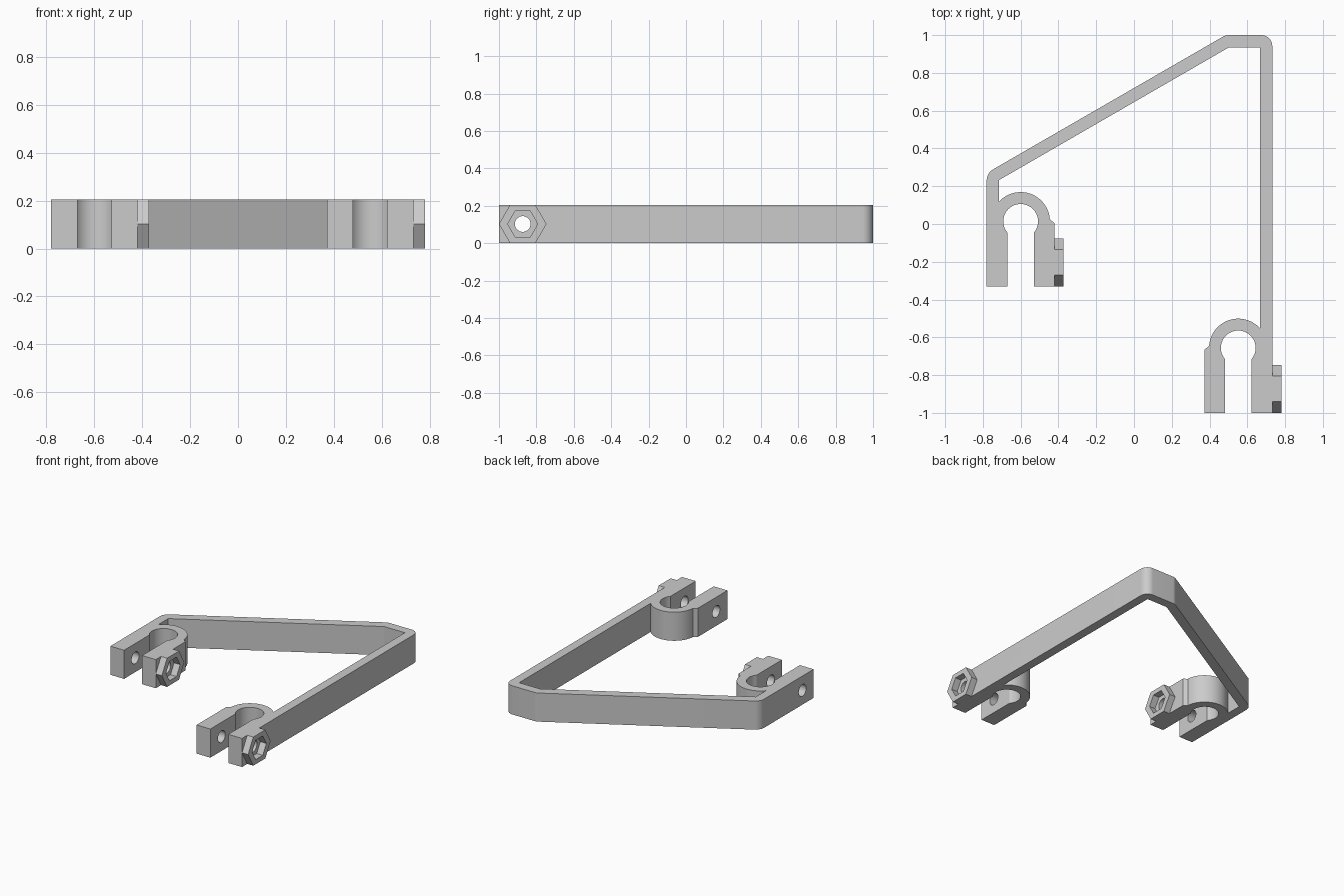
import bpy, bmesh
from math import pi, cos, sin, acos, radians, tan
from mathutils import Vector

if "Cube" in bpy.data.objects:
    bpy.data.objects.remove(bpy.data.objects["Cube"])

HEIGHT = 0.205
MID = HEIGHT / 2
BAR = 0.065            # strut thickness
HALF = 0.18            # clamp half width
FOOT = -0.344          # clamp leg end, from ring centre
BOLT = -0.217          # bolt axis, from ring centre
R_OUT, R_IN, SLOT = 0.155, 0.092, 0.071
BOSS = 0.048
CLAMP_A = Vector((-0.6, 0.014))
CLAMP_B = Vector((0.552, -0.656))

grey = bpy.data.materials.new("plain_grey")
grey.use_nodes = True
GREY = (0.6, 0.6, 0.6, 1)
grey.diffuse_color = GREY
grey.node_tree.nodes["Principled BSDF"].inputs["Base Color"].default_value = GREY


def arc(radius, start, end, n):
    return [Vector((radius * cos(a), radius * sin(a)))
            for a in (start + (end - start) * i / n for i in range(n + 1))]


def fillet(prev, corner, nxt, radius, n=8):
    """Round one corner of a path with a circular arc."""
    a, b = (prev - corner).normalized(), (nxt - corner).normalized()
    half = a.angle(b) / 2
    centre = corner + (a + b).normalized() * radius / sin(half)
    p = corner + a * radius / tan(half) - centre
    q = corner + b * radius / tan(half) - centre
    return [centre + p.lerp(q, i / n).normalized() * radius for i in range(n + 1)]


def clamp(centre, side):
    """Open ring with two legs; side = -1 puts the strut on the left."""
    pts = arc(R_OUT, acos((BAR - HALF) / R_OUT), radians(4), 24)
    pts += [Vector((HALF, -0.01)), Vector((HALF, FOOT)), Vector((SLOT, FOOT))]
    gap = acos(SLOT / R_IN)
    pts += arc(R_IN, -gap, pi + gap, 36)
    pts += [Vector((-SLOT, FOOT)), Vector((-HALF, FOOT))]
    return [centre + Vector((-side * p.x, p.y)) for p in pts]


def finish(name, bm):
    bmesh.ops.recalc_face_normals(bm, faces=bm.faces)
    mesh = bpy.data.meshes.new(name)
    bm.to_mesh(mesh)
    bm.free()
    mesh.materials.append(grey)
    ob = bpy.data.objects.new(name, mesh)
    bpy.context.collection.objects.link(ob)
    return ob


def extrude(bm, faces, offset):
    new = bmesh.ops.extrude_face_region(bm, geom=faces)["geom"]
    bmesh.ops.translate(bm, vec=offset,
                        verts=[g for g in new if isinstance(g, bmesh.types.BMVert)])


# Outline of the bent frame together with both clamps
left, right = CLAMP_A.x - HALF, CLAMP_B.x + HALF
slope = tan(radians(30))
bend_x = 0.485
drop = BAR / cos(radians(30))
outer = [Vector((left, 0)), Vector((left, 1 - (bend_x - left) * slope)),
         Vector((bend_x, 1)), Vector((right, 1)), Vector((right, 0))]
inner = [Vector((right - BAR, 1 - BAR)),
         Vector((bend_x + (drop - BAR) / slope, 1 - BAR)),
         Vector((left + BAR, 1 - (bend_x - left - BAR) * slope - drop))]
outline = clamp(CLAMP_A, -1)
for i, radius in enumerate((0.07, 0.06, 0.057), 1):
    outline += fillet(outer[i - 1], outer[i], outer[i + 1], radius)
outline += clamp(CLAMP_B, 1)[::-1] + inner

bm = bmesh.new()
base = bm.faces.new([bm.verts.new((p.x, p.y, 0)) for p in outline])
extrude(bm, [base], (0, 0, HEIGHT))
frame = finish("clamp_frame", bm)

for label, centre in (("left_clamp", CLAMP_B), ("right_clamp", CLAMP_A)):
    y = centre.y + BOLT
    # Bolt hole through both legs
    bpy.ops.mesh.primitive_cylinder_add(vertices=32, radius=0.042, depth=0.6,
                                        location=(centre.x, y, MID),
                                        rotation=(0, pi / 2, 0))
    cutter = bpy.context.object
    cutter.name = label + "_bolt_cutter"
    cutter.hide_render = True
    mod = frame.modifiers.new("bolt_hole", "BOOLEAN")
    mod.operation, mod.solver, mod.object = "DIFFERENCE", "EXACT", cutter
    bpy.context.view_layer.objects.active = frame
    bpy.ops.object.modifier_apply(modifier=mod.name)
    bpy.data.objects.remove(cutter)

    # Hexagonal nut pocket, its rim trimmed to the frame height
    x = centre.x + HALF
    bm = bmesh.new()
    rings = []
    for radius in (0.127, 0.08):
        ring = []
        for k in range(6):
            dy, dz = radius * cos(k * pi / 3), radius * sin(k * pi / 3)
            if abs(dz) > MID:
                dy = (radius - MID / tan(pi / 3)) * (1 if dy > 0 else -1)
                dz = MID if dz > 0 else -MID
            ring.append(bm.verts.new((x, y + dy, MID + dz)))
        rings.append(ring)
    faces = [bm.faces.new((rings[0][k], rings[0][(k + 1) % 6],
                           rings[1][(k + 1) % 6], rings[1][k])) for k in range(6)]
    extrude(bm, faces, (BOSS, 0, 0))
    finish(label + "_nut_pocket", bm)

# Smooth the curved walls, keep the edges crisp
bpy.ops.object.select_all(action="DESELECT")
frame.select_set(True)
bpy.context.view_layer.objects.active = frame
bpy.ops.object.shade_smooth_by_angle(angle=radians(25))
